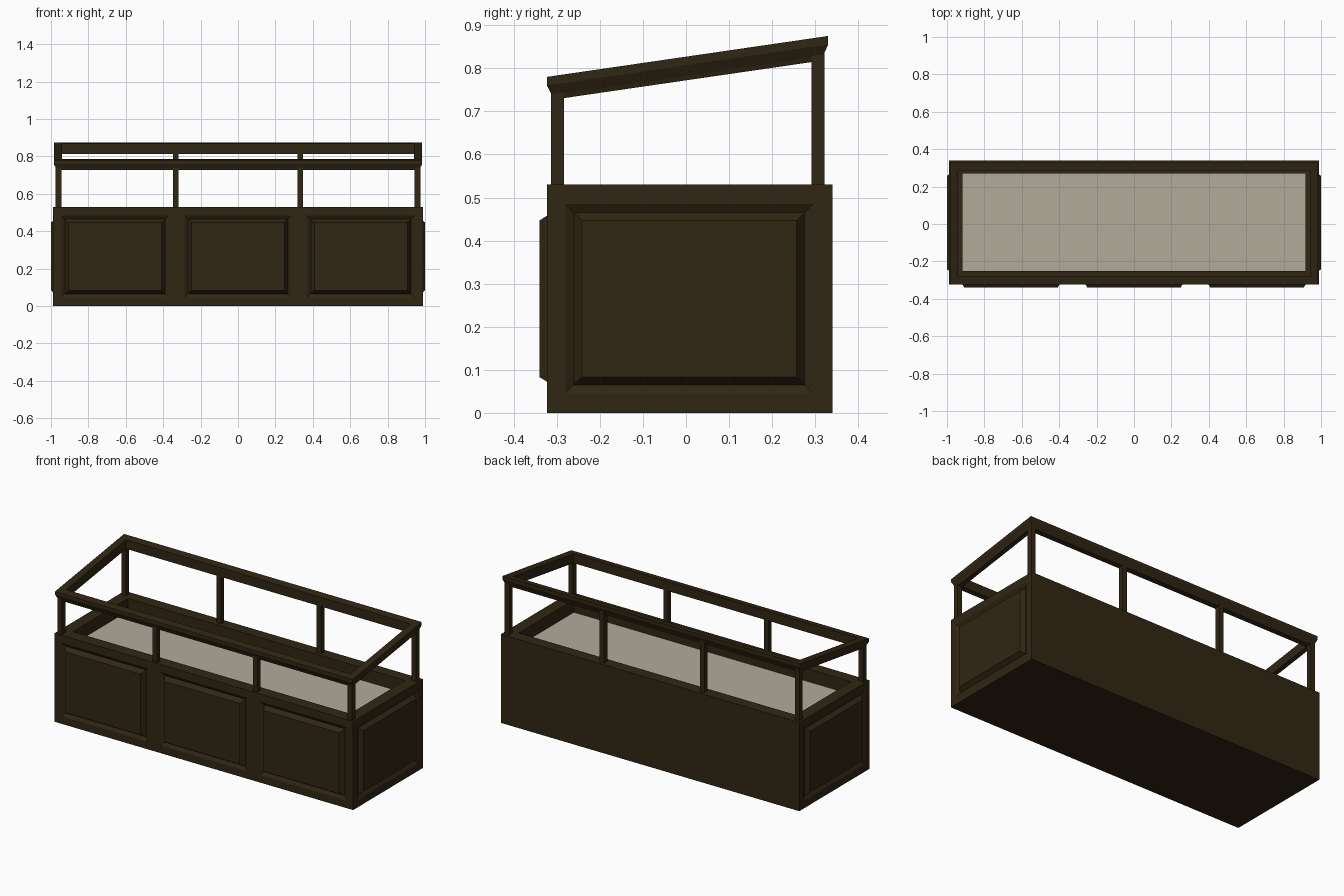
import bpy, bmesh
from mathutils import Vector as V

if "Cube" in bpy.data.objects:
    bpy.data.objects.remove(bpy.data.objects["Cube"])

def material(name, col):
    m = bpy.data.materials.new(name)
    m.diffuse_color = (*col, 1)
    m.use_nodes = True
    m.node_tree.nodes["Principled BSDF"].inputs["Base Color"].default_value = m.diffuse_color
    return m

wood = material("dark_wood", (0.030, 0.019, 0.0065))
liner = material("pale_liner", (0.45, 0.405, 0.33))

def finish(bm, name, mat, recalc=True):
    bmesh.ops.remove_doubles(bm, verts=bm.verts, dist=1e-5)
    if recalc:
        bmesh.ops.recalc_face_normals(bm, faces=bm.faces)
    me = bpy.data.meshes.new(name)
    bm.to_mesh(me)
    bm.free()
    me.materials.append(mat)
    ob = bpy.data.objects.new(name, me)
    bpy.context.collection.objects.link(ob)
    return ob

def face(bm, pts, out):
    f = bm.faces.new([bm.verts.new(p) for p in pts])
    f.normal_update()
    if f.normal.dot(out) < 0:
        f.normal_flip()

def box(name, a, b, mat):
    bm = bmesh.new()
    bmesh.ops.create_cube(bm, size=1)
    for v in bm.verts:
        v.co = V([(a[i] + b[i]) / 2 + v.co[i] * (b[i] - a[i]) for i in range(3)])
    return finish(bm, name, mat)

def rect(u0, u1, w0, w1):
    return [(u0, w0), (u1, w0), (u1, w1), (u0, w1)]

X, Y0, Y1, H = 0.988, -0.323, 0.34, 0.53      # cabinet extents
Z0, Z1 = 0.045, 0.485                         # panel heights

def wall(bm, at, out, u0, u1, panels, rise):
    """Flat wall with raised panels, each behind a V groove."""
    def quad(r):
        face(bm, [at(u, w, 0) for u, w in r], out)
    quad(rect(u0, u1, 0, Z0))
    quad(rect(u0, u1, Z1, H))
    edges = [u0] + [e for p in panels for e in p] + [u1]
    for a, b in zip(edges[::2], edges[1::2]):
        quad(rect(a, b, Z0, Z1))
    for a, b in panels:
        steps = [(0, 0), (0.02, -0.012), (0.038, rise)]
        rings = [[at(u, w, d) for u, w in rect(a + i, b - i, Z0 + i, Z1 - i)]
                 for i, d in steps]
        for r, s in zip(rings, rings[1:]):
            for k in range(4):
                j = (k + 1) % 4
                face(bm, [r[k], r[j], s[j], s[k]], out)
        face(bm, rings[-1], out)

# cabinet with panelled front and sides, open recess on top
bm = bmesh.new()
wall(bm, lambda u, w, d: V((u, Y0 - d, w)), V((0, -1, 0)), -X, X,
     [(-0.945, -0.37), (-0.287, 0.287), (0.37, 0.945)], 0.017)
for s in (-1, 1):
    wall(bm, lambda u, w, d: V((s * (X + d), u, w)), V((s, 0, 0)), Y0, Y1,
         [(-0.28, 0.295)], 0.012)
face(bm, [V((u, Y1, w)) for u, w in rect(-X, X, 0, H)], V((0, 1, 0)))
face(bm, [V((u, w, 0)) for u, w in rect(-X, X, Y0, Y1)], V((0, 0, -1)))
outer = rect(-X, X, Y0, Y1)
inner = rect(-0.917, 0.917, -0.25, 0.27)
FLOOR = 0.455
for k in range(4):
    j = (k + 1) % 4
    o, p, q, r = outer[k], outer[j], inner[j], inner[k]
    face(bm, [V((*c, H)) for c in (o, p, q, r)], V((0, 0, 1)))
    mid = V(((q[0] + r[0]) / 2, (q[1] + r[1]) / 2 - 0.01, 0))
    face(bm, [V((*r, H)), V((*q, H)), V((*q, FLOOR)), V((*r, FLOOR))], -mid)
finish(bm, "cabinet", wood, False)

# pale floor of the recess
bm = bmesh.new()
face(bm, [V((*c, FLOOR)) for c in inner], V((0, 0, 1)))
finish(bm, "recess_floor", liner, False)

# sloping top frame, mitred, with tapered profile (inset, drop)
def top_z(y):
    return 0.78 + (y + 0.323) * 0.095 / 0.653

profile = [(0, 0), (0, -0.02), (0.012, -0.045), (0.015, -0.055), (0.043, -0.055), (0.043, 0)]
bm = bmesh.new()
rings = []
for sx, sy in ((-1, -1), (1, -1), (1, 1), (-1, 1)):
    ring = []
    for i, d in profile:
        x = sx * (0.985 - i)
        y = (-0.323 + i) if sy < 0 else (0.33 - i)
        ring.append(bm.verts.new((x, y, top_z(y) + d)))
    rings.append(ring)
n = len(profile)
for k in range(4):
    a, b = rings[k], rings[(k + 1) % 4]
    for i in range(n):
        j = (i + 1) % n
        bm.faces.new((a[i], a[j], b[j], b[i]))
finish(bm, "top_frame", wood)

# posts holding the frame
for label, y in (("front", -0.298), ("back", 0.306)):
    for i, x in enumerate((-0.96, -0.332, 0.332, 0.96)):
        box(f"{label}_post_{i + 1}", (x - 0.015, y - 0.015, H),
            (x + 0.015, y + 0.015, top_z(y) - 0.02), wood)
